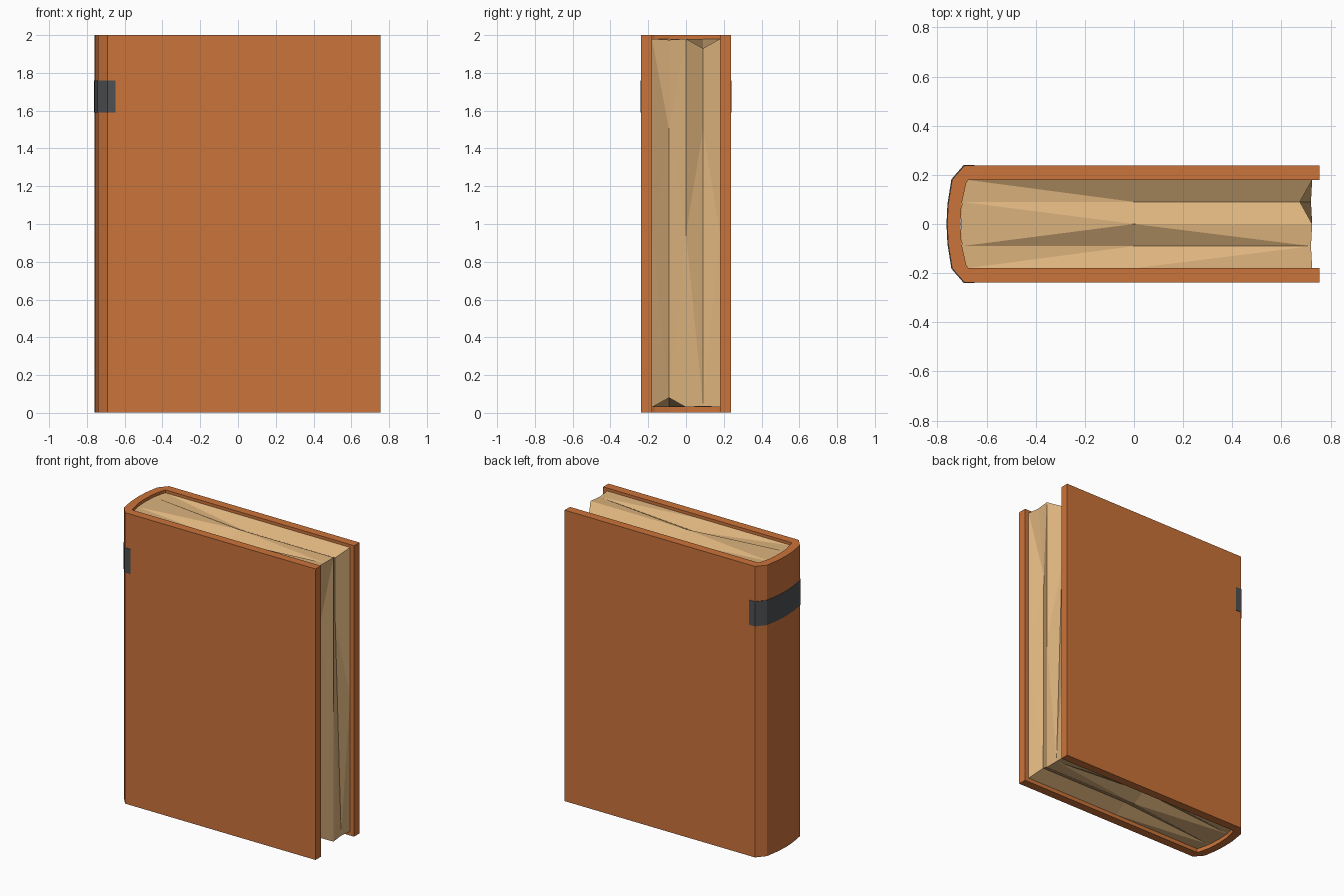
import bpy, bmesh

if "Cube" in bpy.data.objects:
    bpy.data.objects.remove(bpy.data.objects["Cube"])


def material(name, rgb):
    m = bpy.data.materials.new(name)
    m.diffuse_color = (*rgb, 1)
    m.use_nodes = True
    m.node_tree.nodes["Principled BSDF"].inputs["Base Color"].default_value = m.diffuse_color
    return m


def finish(bm, name, mat):
    bmesh.ops.recalc_face_normals(bm, faces=bm.faces[:])
    me = bpy.data.meshes.new(name)
    bm.to_mesh(me)
    bm.free()
    me.materials.append(mat)
    ob = bpy.data.objects.new(name, me)
    bpy.context.collection.objects.link(ob)
    return ob


def mirrored(half):
    """Profile from +y end to the spine middle, mirrored to the -y end."""
    return half + [(x, -y) for x, y in reversed(half[:-1])]


def shell(name, outer, inner, z0, z1, mat):
    """Solid strip between two matching profiles, extruded in z."""
    bm = bmesh.new()
    rings = []
    for o, i in zip(outer, inner):
        rings.append([bm.verts.new((*p, z)) for p, z in
                      ((o, z0), (o, z1), (i, z1), (i, z0))])
    for a, b in zip(rings, rings[1:]):
        for k in range(4):
            n = (k + 1) % 4
            bm.faces.new((a[k], a[n], b[n], b[k]))
    bm.faces.new(rings[0])
    bm.faces.new(rings[-1])
    return finish(bm, name, mat)


orange = material("orange cover", (0.60, 0.172, 0.042))
cream = material("cream paper", (0.72, 0.45, 0.205))
grey = material("dark grey band", (0.075, 0.08, 0.085))

# Cover: two boards joined by a rounded spine
outer = mirrored([(0.755, 0.238), (-0.69, 0.238), (-0.74, 0.18),
                  (-0.756, 0.08), (-0.76, 0)])
inner = mirrored([(0.755, 0.18), (-0.675, 0.18), (-0.683, 0.165),
                  (-0.702, 0.08), (-0.706, 0)])
shell("cover", outer, inner, 0.003, 2.0, orange)

# Band around the spine
band_in = mirrored([(-0.648, 0.237), (-0.69, 0.237), (-0.739, 0.18),
                    (-0.755, 0.08), (-0.759, 0)])
band_out = mirrored([(-0.648, 0.241), (-0.692, 0.241), (-0.743, 0.182),
                     (-0.759, 0.081), (-0.763, 0)])
shell("spine_band", band_out, band_in, 1.59, 1.76, grey)

# Page block: path (x, z) bottom spine -> fore edge -> top spine,
# alternating ridge and groove rows across the thickness
B, T, F = 0.03, 1.98, 0.725


def row(xs, grooved, low=(F, B), high=(F, T)):
    d = 0.05 if grooved else 0
    fore = (F - d, 1.5) if grooved else (F, 0.95)
    return [(xs, B), (0, B + d), low, fore, high, (0, T - d), (xs, T)]


rows = [
    (-0.18, row(-0.68, False)),
    (-0.09, row(-0.70, True, low=(0.68, 0.08), high=(0.72, 1.975))),
    (0.0, row(-0.705, False)),
    (0.09, row(-0.70, True, low=(0.72, 0.035), high=(0.675, 1.93))),
    (0.18, row(-0.68, False)),
]
bm = bmesh.new()
grid = [[bm.verts.new((x, y, z)) for x, z in pts] for y, pts in rows]
for j in range(4):
    ridge, groove = (grid[j], grid[j + 1]) if j % 2 == 0 else (grid[j + 1], grid[j])
    for i in range(6):
        # crease direction of each folded quad
        from_ridge = i == 1 or (i == 5 and j in (1, 2))
        a, b = (ridge, groove) if from_ridge else (groove, ridge)
        bm.faces.new((a[i], a[i + 1], b[i + 1]))
        bm.faces.new((a[i], b[i + 1], b[i]))
    bm.faces.new((grid[j][0], grid[j][6], grid[j + 1][6], grid[j + 1][0]))
bm.faces.new(grid[0])
bm.faces.new(grid[4])
finish(bm, "pages", cream)
